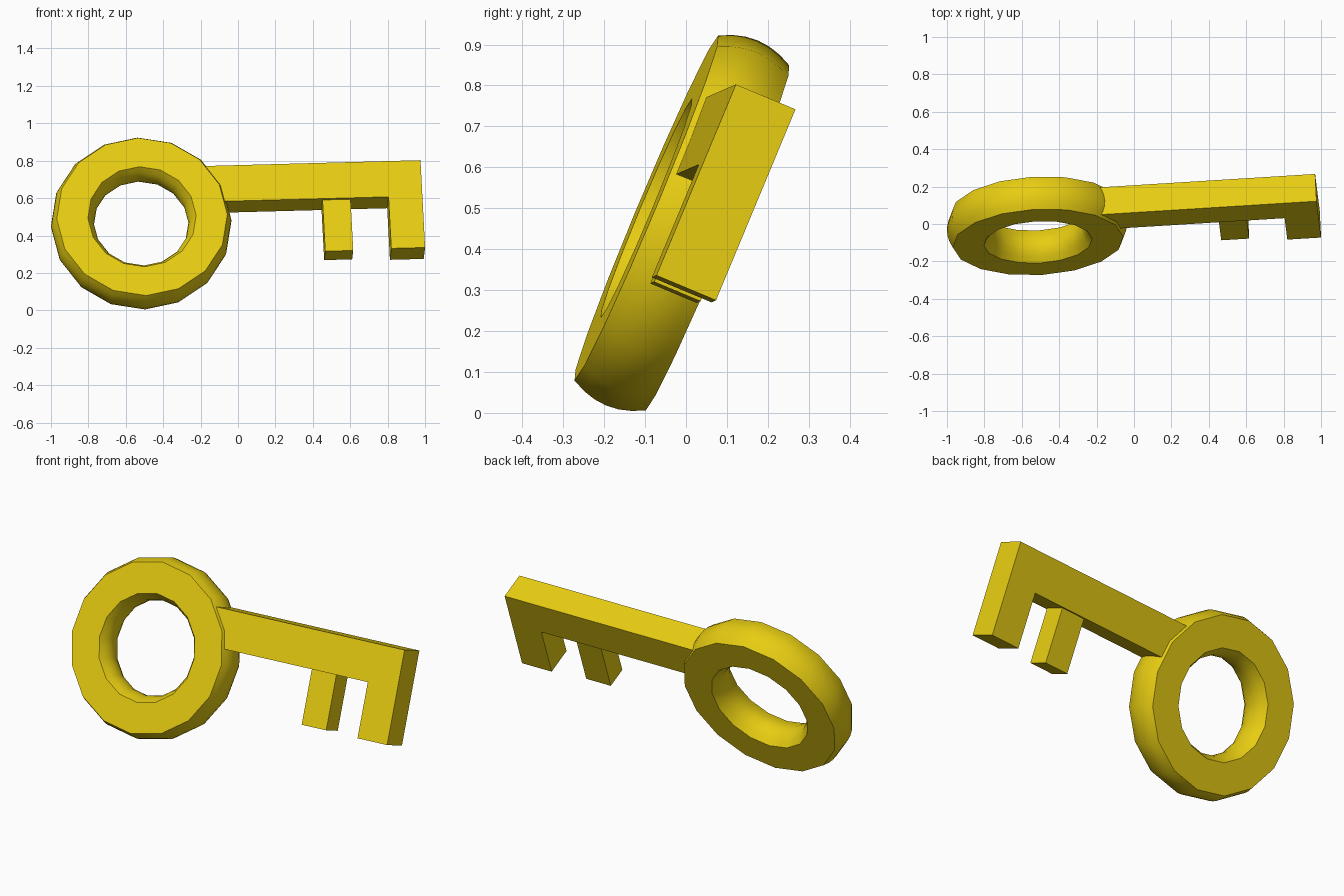
import bpy, bmesh, math
from mathutils import Vector, Matrix

if "Cube" in bpy.data.objects:
    bpy.data.objects.remove(bpy.data.objects["Cube"])

gold = bpy.data.materials.new("yellow gold")
gold.diffuse_color = (0.80, 0.61, 0.006, 1)
gold.use_nodes = True
gold.node_tree.nodes["Principled BSDF"].inputs["Base Color"].default_value = gold.diffuse_color

# Pose of the tilted key: local x along the shaft, y up the key, z out of its front
u = Vector((0.998, 0.062, 0.027)).normalized()
v = Vector((-0.049, 0.384, 0.923))
v = (v - u * v.dot(u)).normalized()
n = u.cross(v)
pose = Matrix.Translation((-0.5175, -0.010, 0.464)) @ Matrix((u, v, n)).transposed().to_4x4()


def finish(name, bm):
    bmesh.ops.recalc_face_normals(bm, faces=bm.faces)
    me = bpy.data.meshes.new(name)
    bm.to_mesh(me)
    bm.free()
    me.transform(pose)
    me.materials.append(gold)
    ob = bpy.data.objects.new(name, me)
    bpy.context.collection.objects.link(ob)
    return ob


def prism(name, outline, z0, z1):
    bm = bmesh.new()
    face = bm.faces.new([bm.verts.new((x, y, z0)) for x, y in outline])
    top = bmesh.ops.extrude_face_region(bm, geom=[face])["geom"]
    bmesh.ops.translate(bm, vec=(0, 0, z1 - z0),
                        verts=[g for g in top if isinstance(g, bmesh.types.BMVert)])
    return finish(name, bm)


# Ring handle: flat front and back, bulging outer and inner walls, 16 sides
H, STEPS, SIDES = 0.0944, 6, 16
ts = [-1 + 2 * i / STEPS for i in range(STEPS + 1)]
profile = [(0.457 + 0.0265 * (1 - t * t), H * t) for t in ts]
profile += [(0.290 - 0.037 * (1 - t * t), -H * t) for t in ts]
bm = bmesh.new()
loops = []
for s in range(SIDES):
    a = 2 * math.pi * s / SIDES
    loops.append([bm.verts.new((r * math.cos(a), r * math.sin(a), z)) for r, z in profile])
for s in range(SIDES):
    a, b = loops[s], loops[(s + 1) % SIDES]
    for i in range(len(profile)):
        j = (i + 1) % len(profile)
        bm.faces.new((a[i], b[i], b[j], a[j]))
ring = finish("ring_handle", bm)
bpy.context.view_layer.objects.active = ring
ring.select_set(True)
bpy.ops.object.shade_smooth_by_angle(angle=math.radians(30))

# Shaft with the end tooth in one L-shaped piece
prism("shaft", [(0.33, 0.29), (0.33, 0.083), (1.326, 0.083), (1.326, -0.216),
                (1.507, -0.216), (1.507, 0.29)], -0.079, 0.079)

# Thinner middle tooth, sunk into the shaft
prism("middle_tooth", [(0.973, 0.12), (0.973, -0.214), (1.123, -0.214), (1.123, 0.12)],
      -0.063, 0.060)
